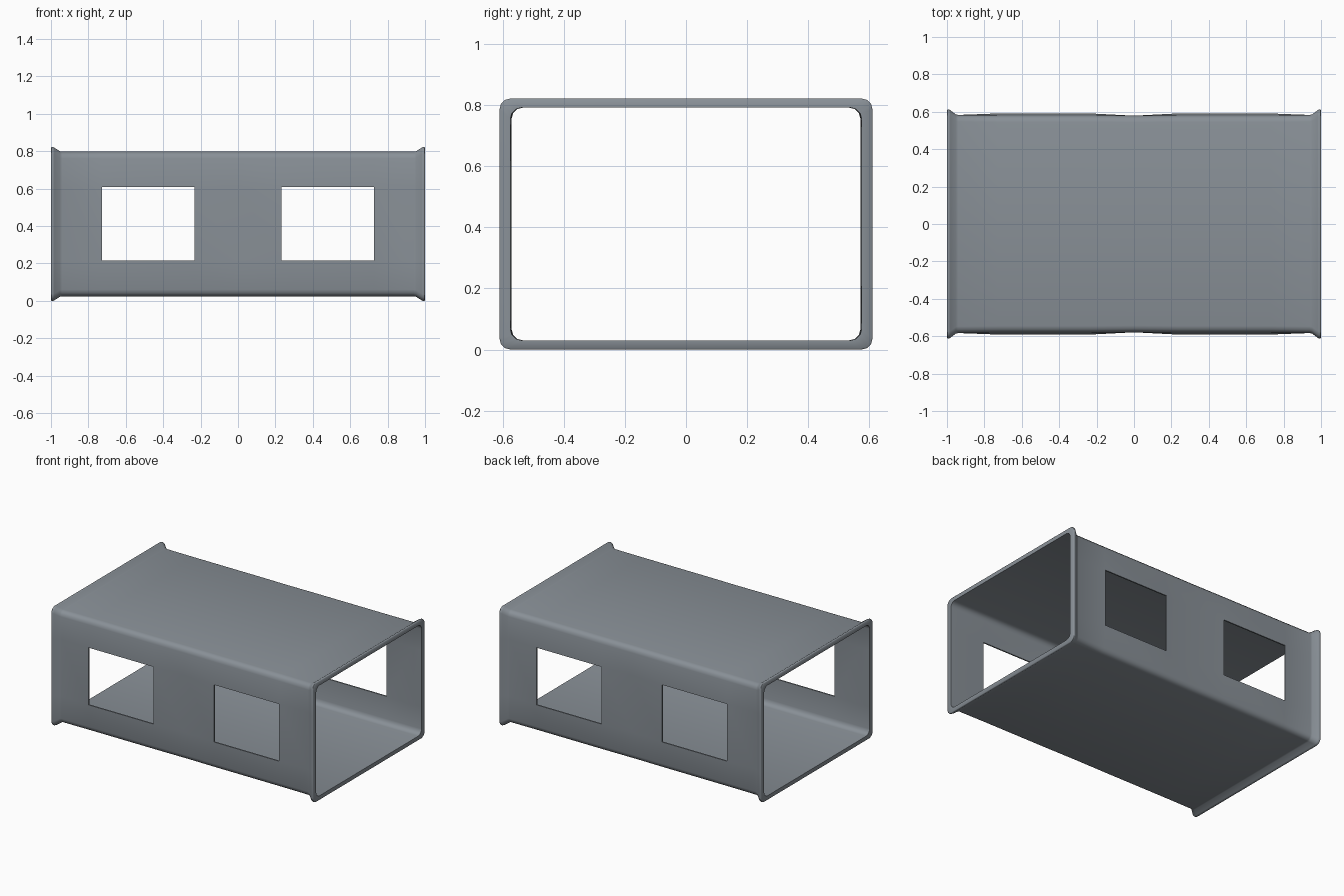
import bpy, bmesh, math

if "Cube" in bpy.data.objects:
    bpy.data.objects.remove(bpy.data.objects["Cube"])

MID_Z = 0.411            # height of the tube axis
WIN_Z = (0.215, 0.61)    # window sill and head
WIN_X = (0.232, 0.728)   # window inner and outer jamb
WALL = 0.009


def ring(half_y, half_z, bulge, radius=0.036, steps=3):
    """Rounded rectangle in (y, z), with window sill/head points on both sides."""
    pts = []
    for k, (sy, sz) in enumerate([(1, 1), (-1, 1), (-1, -1), (1, -1)]):
        cy, cz = sy * (half_y - radius), MID_Z + sz * (half_z - radius)
        for i in range(steps + 1):
            a = math.radians(90 * (k + i / steps))
            pts.append((cy + radius * math.cos(a), cz + radius * math.sin(a)))
        if k == 1:
            pts += [(-half_y - bulge, z) for z in reversed(WIN_Z)]
        if k == 3:
            pts += [(half_y + bulge, z) for z in WIN_Z]
    return pts


def loft(bm, stations):
    """Skin rings along x, leaving out the window panels; returns the rings."""
    rings = [[bm.verts.new((x, y, z)) for y, z in ring(*r)] for x, *r in stations]
    n = len(rings[0])
    for a, b in zip(rings, rings[1:]):
        for i in range(n):
            quad = (a[i], a[(i + 1) % n], b[(i + 1) % n], b[i])
            x, y, z = (sum(v.co[k] for v in quad) / 4 for k in range(3))
            if (abs(y) > 0.55 and WIN_Z[0] < z < WIN_Z[1]
                    and WIN_X[0] < abs(x) < WIN_X[1]):
                continue
            bm.faces.new(quad)
    return rings


def bridge(bm, a, b):
    """Join two rings (or strips) of equal length with quads."""
    n = len(a)
    for i in range(n):
        j = (i + 1) % n
        bm.faces.new((a[i], a[j], b[j], b[i]))


def mirrored(half, centre):
    return [(-x, *r) for x, *r in reversed(half)] + [centre] + half


# Stations along x for one half: (x, half depth, half height, side bulge)
body = [(WIN_X[0], 0.581, 0.387, 0.010), (WIN_X[1], 0.581, 0.387, 0.010),
        (0.94, 0.583, 0.387, 0.0)]
flange = [(0.952, 0.586, 0.389, 0.0), (0.982, 0.608, 0.408, 0.0),
          (0.988, 0.611, 0.411, 0.0), (0.997, 0.611, 0.411, 0.0),
          (1.0, 0.608, 0.408, 0.0)]
inner_half = [(x, hy - WALL, hz - WALL + 0.003, b) for x, hy, hz, b in body]
inner_half += [(1.0, 0.575, 0.381, 0.0)]

# Outer skin with flared flanges, straight inner skin, flat end rims
bm = bmesh.new()
outer = loft(bm, mirrored(body + flange, (0, 0.579, 0.387, 0)))
inner = loft(bm, mirrored(inner_half, (0, 0.571, 0.381, 0)))
bridge(bm, outer[0], inner[0])
bridge(bm, outer[-1], inner[-1])

# Window reveals between the two skins
open_edges = [e for e in bm.edges if e.is_boundary]
for sx in (-1, 1):
    for sy in (-1, 1):
        loop = [e for e in open_edges
                if all(v.co.x * sx > 0 and v.co.y * sy > 0 for v in e.verts)]
        bmesh.ops.bridge_loops(bm, edges=loop)
bmesh.ops.recalc_face_normals(bm, faces=bm.faces[:])

mesh = bpy.data.meshes.new("tunnel_shell")
bm.to_mesh(mesh)
bm.free()
shell = bpy.data.objects.new("tunnel_shell", mesh)
bpy.context.collection.objects.link(shell)

# Slate grey paint
paint = bpy.data.materials.new("slate_grey")
paint.diffuse_color = (0.25, 0.28, 0.31, 1)
paint.use_nodes = True
paint.node_tree.nodes["Principled BSDF"].inputs["Base Color"].default_value = paint.diffuse_color
mesh.materials.append(paint)

bpy.context.view_layer.objects.active = shell
shell.select_set(True)
bpy.ops.object.shade_smooth_by_angle(angle=math.radians(50))
